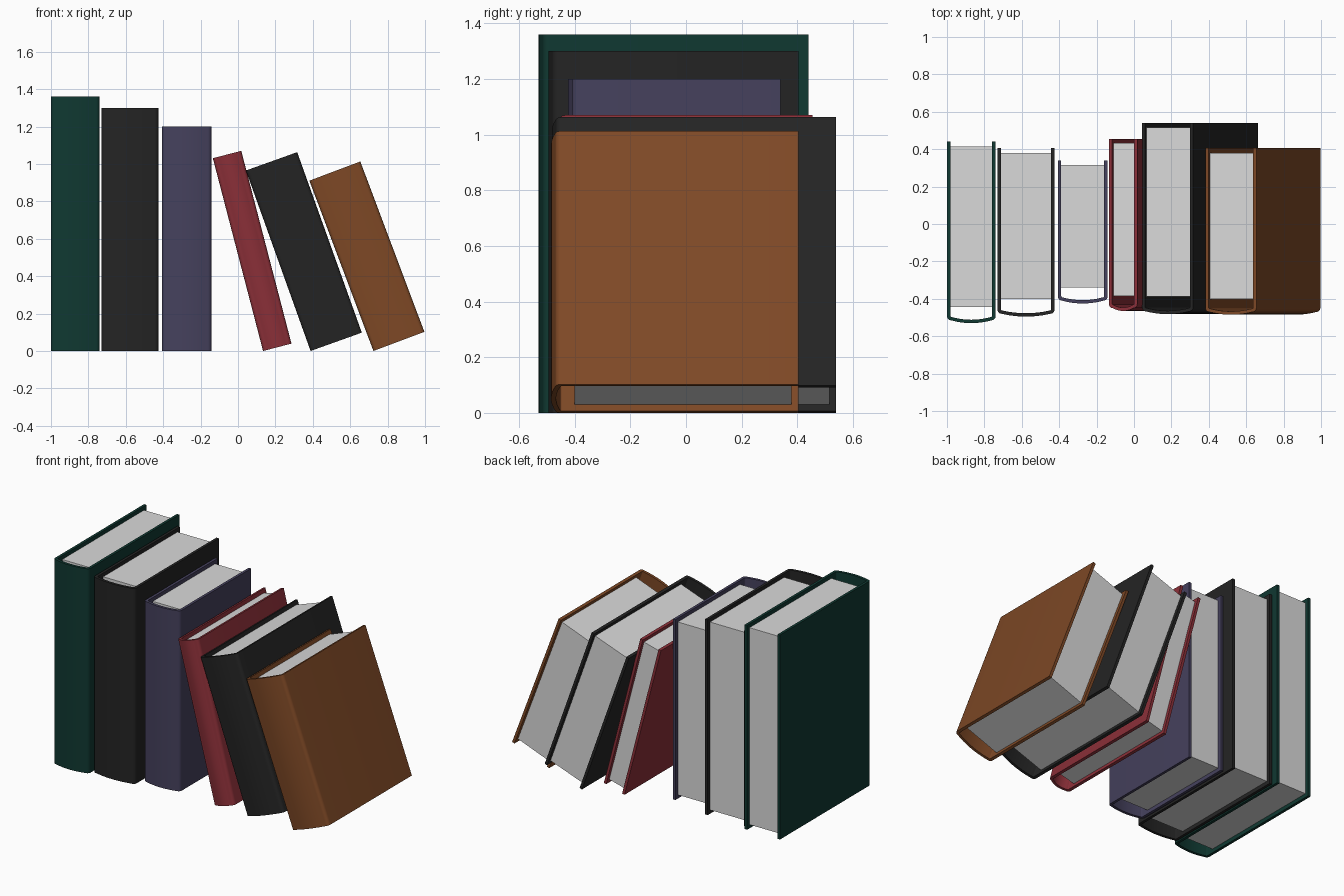
import bpy, bmesh, math

if "Cube" in bpy.data.objects:
    bpy.data.objects.remove(bpy.data.objects["Cube"])

COLOURS = {
    "dark_green": (0.005, 0.040, 0.031),
    "black": (0.0175, 0.0175, 0.0175),
    "muted_purple": (0.060, 0.053, 0.110),
    "deep_red": (0.260, 0.029, 0.040),
    "leather_brown": (0.210, 0.066, 0.019),
    "paper_grey": (0.70, 0.70, 0.70),
}
MATS = {}
for name, rgb in COLOURS.items():
    MATS[name] = bpy.data.materials.new(name)
    MATS[name].diffuse_color = (*rgb, 1)

BOARD = 0.018        # cover thickness
PAGE_INSET = 0.025   # pages sit inside the cover, top and bottom


def make_object(name, bm, mat, location, lean):
    bmesh.ops.recalc_face_normals(bm, faces=bm.faces)
    mesh = bpy.data.meshes.new(name)
    bm.to_mesh(mesh)
    bm.free()
    ob = bpy.data.objects.new(name, mesh)
    bpy.context.collection.objects.link(ob)
    mesh.materials.append(MATS[mat])
    ob.location = location
    ob.rotation_euler = (0, -math.radians(lean), 0)
    bpy.ops.object.select_all(action='DESELECT')
    ob.select_set(True)
    bpy.context.view_layer.objects.active = ob
    bpy.ops.object.shade_smooth_by_angle(angle=math.radians(35))
    return ob


def u_profile(cx, hw, front, back, r, bulge=0.015):
    """Open U outline: board, rounded joint, bulged spine, joint, board."""
    right = [(hw, back)]
    for i in range(6):
        a = -math.pi / 2 * i / 5
        right.append((hw - r + r * math.cos(a), front + bulge + r + r * math.sin(a)))
    for i in range(1, 6):
        k = 1 - i / 6
        right.append(((hw - r) * k, front + bulge * k * k))
    left = [(-x, y) for x, y in reversed(right)]
    return [(cx + x, y) for x, y in right + [(0, front)] + left]


def book(name, colour, x, width, height, front, back, page_front, page_back, lean=0):
    loc = (x, 0, 0)
    cx = width / 2
    # Cover: U-shaped strip extruded upward
    bm = bmesh.new()
    outer = [bm.verts.new((*p, 0)) for p in u_profile(cx, width / 2, front, back, 0.022)]
    inner = [bm.verts.new((*p, 0)) for p in
             u_profile(cx, width / 2 - BOARD, front + BOARD, back, 0.006)]
    strip = [bm.faces.new((outer[i], outer[i + 1], inner[i + 1], inner[i]))
             for i in range(len(outer) - 1)]
    ext = bmesh.ops.extrude_face_region(bm, geom=strip, use_keep_orig=True)
    for v in ext["geom"]:
        if isinstance(v, bmesh.types.BMVert):
            v.co.z += height
    make_object(name + "_cover", bm, colour, loc, lean)

    # Page block, with a gap behind the spine
    bm = bmesh.new()
    bmesh.ops.create_cube(bm, size=1)
    for v in bm.verts:
        v.co.x = cx + v.co.x * (width - 2 * BOARD + 0.002)
        v.co.y = page_back if v.co.y > 0 else page_front
        v.co.z = height - PAGE_INSET if v.co.z > 0 else PAGE_INSET
    make_object(name + "_pages", bm, "paper_grey", loc, lean)


# Upright books
book("green_book", "dark_green", -1.0, 0.26, 1.36, -0.53, 0.44, -0.445, 0.415)
book("tall_black_book", "black", -0.73, 0.305, 1.30, -0.495, 0.405, -0.40, 0.38)
book("purple_book", "muted_purple", -0.407, 0.265, 1.20, -0.425, 0.34, -0.34, 0.315)
# Leaning books, pivoting on the lower left edge
book("red_book", "deep_red", 0.134, 0.157, 1.065, -0.465, 0.455, -0.385, 0.432, 14.6)
book("leaning_black_book", "black", 0.388, 0.291, 1.025, -0.482, 0.54, -0.388, 0.515, 19.7)
book("brown_book", "leather_brown", 0.724, 0.291, 0.973, -0.485, 0.405, -0.40, 0.38, 20.6)

for m in bpy.data.materials:
    if m.users and not m.is_grease_pencil:
        m.use_nodes = True
        m.node_tree.nodes["Principled BSDF"].inputs["Base Color"].default_value = m.diffuse_color
